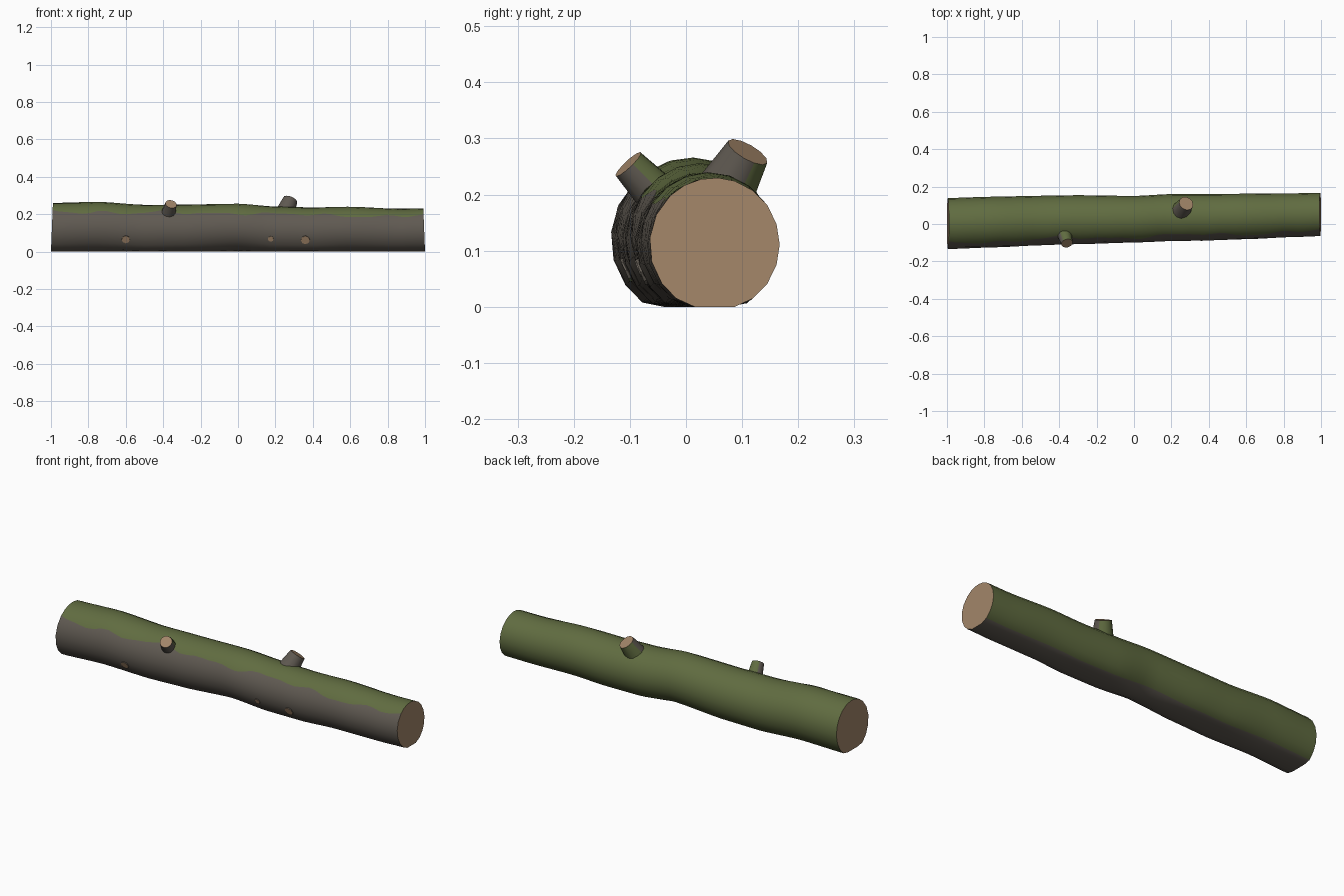
import bpy, bmesh, math
from mathutils import Vector

if "Cube" in bpy.data.objects:
    bpy.data.objects.remove(bpy.data.objects["Cube"])


def material(name, rgb):
    m = bpy.data.materials.new(name)
    m.diffuse_color = (*rgb, 1)
    m.use_nodes = True
    m.node_tree.nodes["Principled BSDF"].inputs["Base Color"].default_value = m.diffuse_color
    return m


BARK, MOSS, WOOD = 0, 1, 2
mats = [material("grey_bark", (0.118, 0.103, 0.085)),
        material("green_moss", (0.118, 0.15, 0.052)),
        material("cut_wood", (0.36, 0.235, 0.14))]

# Log outline stations: x, front y, back y, top z
STATIONS = [(-1, -.134, .139, .260), (-.75, -.125, .146, .266), (-.5, -.114, .151, .250),
            (-.3, -.108, .154, .251), (0, -.099, .150, .256), (.2, -.092, .160, .241),
            (.4, -.088, .160, .236), (.6, -.081, .162, .240), (.85, -.070, .164, .229),
            (1, -.065, .167, .230)]


def section(x):
    """Centre y, centre z, half width, half height of the log at x."""
    for a, b in zip(STATIONS, STATIONS[1:]):
        if x <= b[0]:
            break
    t = max(0, min(1, (x - a[0]) / (b[0] - a[0])))
    t = t * t * (3 - 2 * t) * .6 + t * .4
    f, k, top = (a[i] + (b[i] - a[i]) * t for i in (1, 2, 3))
    ry = (k - f) / 2
    rz = ry + .003
    return (f + k) / 2, top - rz, ry, rz


def finish(bm, name):
    bmesh.ops.recalc_face_normals(bm, faces=bm.faces)
    me = bpy.data.meshes.new(name)
    bm.to_mesh(me)
    bm.free()
    ob = bpy.data.objects.new(name, me)
    bpy.context.collection.objects.link(ob)
    for m in mats:
        me.materials.append(m)
    bpy.ops.object.select_all(action='DESELECT')
    ob.select_set(True)
    bpy.context.view_layer.objects.active = ob
    bpy.ops.object.shade_smooth_by_angle(angle=math.radians(42))
    return ob


# Log: rings of 20 points, warped so one edge line follows the wavy moss border
SIDES, RINGS, STEP = 20, 48, 18
EDGE = 8                      # ring point on the moss border (144 degrees)
bm = bmesh.new()
rings = []
for i in range(RINGS + 1):
    x = -1 + 2 * i / RINGS
    cy, cz, ry, rz = section(x)
    wave = -5 + 5 * math.sin(9 * x + 2) + 4 * math.sin(21 * x + 1) + 2 * math.sin(37 * x)
    ring = []
    for j in range(SIDES):
        a = j * STEP + wave * max(0, 1 - abs(j - EDGE) / 4)
        a = math.radians(a)
        z = max(0, cz + rz * math.sin(a))
        lean = -.01 * z / .25 * x if abs(x) > .999 else 0   # slightly slanted saw cuts
        ring.append(bm.verts.new((x + lean, cy + ry * math.cos(a), z)))
    rings.append(ring)
for r0, r1 in zip(rings, rings[1:]):
    for j in range(SIDES):
        k = (j + 1) % SIDES
        f = bm.faces.new((r0[j], r0[k], r1[k], r1[j]))
        f.material_index = MOSS if j < EDGE or j >= SIDES - 3 else BARK
for ring in (rings[0], rings[-1]):
    bm.faces.new(ring).material_index = WOOD
finish(bm, "log")


# Sawn branch stubs: tapered cylinders with a wood cut and moss on the back side
def stub(name, tip, axis, length, r_base, r_tip, sides=12):
    axis = Vector(axis).normalized()
    tip = Vector(tip)
    rot = axis.to_track_quat('Z', 'Y')
    bm = bmesh.new()
    bmesh.ops.create_cone(bm, cap_ends=True, segments=sides, radius1=r_base,
                          radius2=r_tip, depth=length)
    for v in bm.verts:
        v.co = tip + rot @ (v.co - Vector((0, 0, length / 2)))
    bm.normal_update()
    for f in bm.faces:
        if f.normal.dot(axis) > .9:
            f.material_index = WOOD
        else:
            f.material_index = MOSS if f.normal.y > .3 else BARK
    finish(bm, name)


stub("front_branch_stub", (-.358, -.103, .254), (.2, -.68, .72), .11, .043, .031)
stub("back_branch_stub", (.279, .110, .276), (.33, .47, .82), .12, .058, .040)

# Small wood scars low on the front of the log
for n, (x, z, r) in enumerate([(-.6, .065, .023), (.175, .068, .016), (.36, .062, .025)]):
    cy, cz, ry, rz = section(x)
    s = (z - cz) / rz
    c = -math.sqrt(1 - s * s)
    stub(f"wood_scar_{n + 1}", (x, cy + (ry + .002) * c, cz + (rz + .002) * s),
         (0, c, s), .02, r, r * .95, 8)
